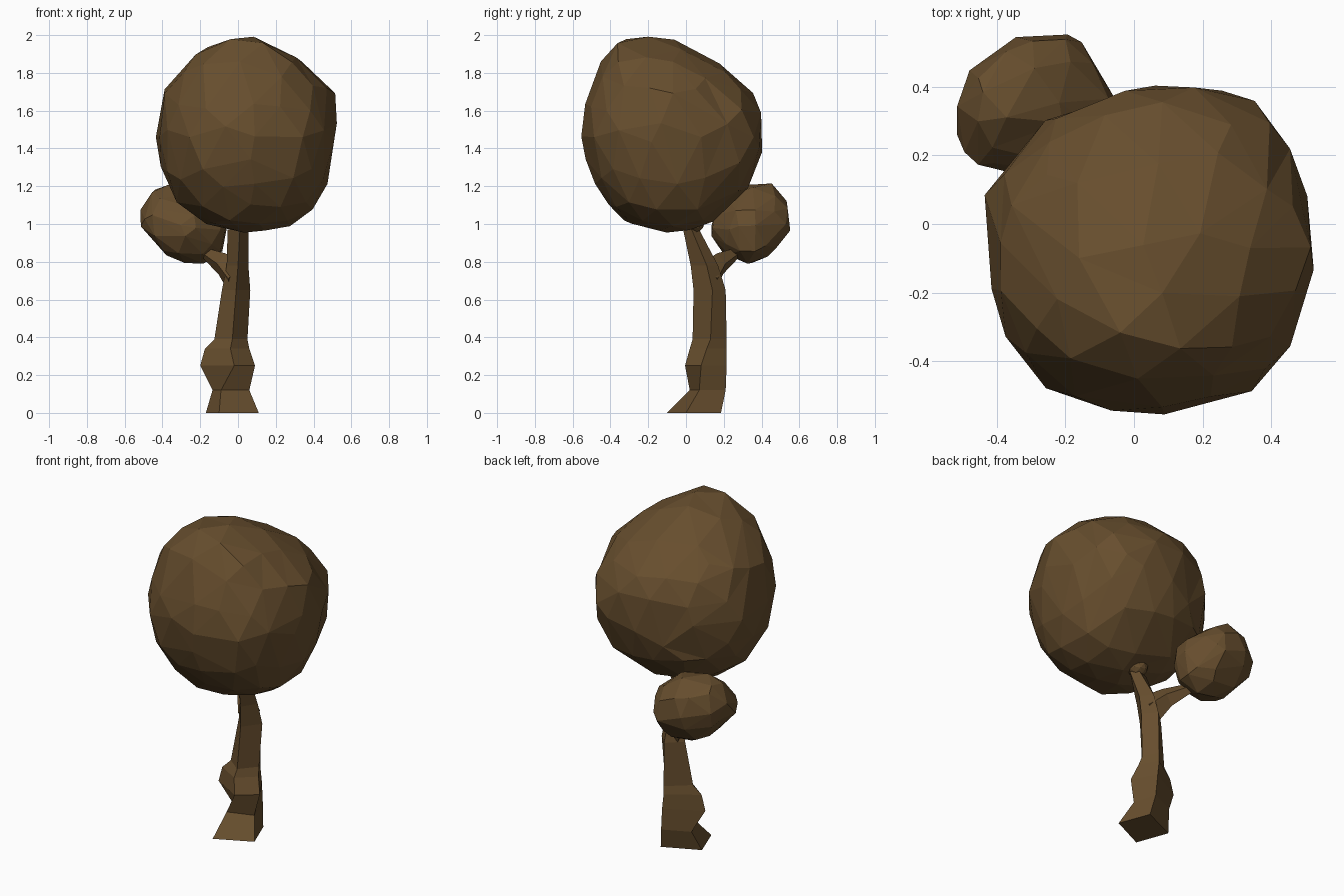
import bpy, bmesh, math
from mathutils import Vector

if "Cube" in bpy.data.objects:
    bpy.data.objects.remove(bpy.data.objects["Cube"])

bark = bpy.data.materials.new("brown")
bark.diffuse_color = (0.135, 0.076, 0.027, 1)
bark.use_nodes = True
bark.node_tree.nodes["Principled BSDF"].inputs["Base Color"].default_value = bark.diffuse_color


def add_object(name, bm):
    bmesh.ops.recalc_face_normals(bm, faces=bm.faces)
    mesh = bpy.data.meshes.new(name)
    bm.to_mesh(mesh)
    bm.free()
    mesh.materials.append(bark)
    ob = bpy.data.objects.new(name, mesh)
    bpy.context.collection.objects.link(ob)
    return ob


def outline_radius(points, cx, cy, dx, dy):
    """Distance from the centre to a closed outline along a direction."""
    best = 0
    for (ax, ay), (bx, by) in zip(points, points[1:] + points[:1]):
        ax, ay, bx, by = ax - cx, ay - cy, bx - cx, by - cy
        ex, ey = bx - ax, by - ay
        det = dx * ey - dy * ex
        if abs(det) < 1e-9:
            continue
        t = (ax * ey - ay * ex) / det
        s = (ax * dy - ay * dx) / det
        if t > 0 and -1e-6 <= s <= 1 + 1e-6:
            best = max(best, t)
    return best


def foliage(name, centre, front, side, top, keep):
    """Faceted ball blended from its front, side and top outlines."""
    bm = bmesh.new()
    bmesh.ops.create_icosphere(bm, subdivisions=3, radius=1)
    for v in bm.verts:
        d = v.co.normalized()
        total = weight = 0
        for pts, i, j, k in ((front, 0, 2, 1), (side, 1, 2, 0), (top, 0, 1, 2)):
            length = math.hypot(d[i], d[j])
            if length < 0.05:
                continue
            r = outline_radius(pts, centre[i], centre[j], d[i] / length, d[j] / length)
            w = 1 / (d[k] ** 2 + 0.02)
            total += r * w
            weight += w
        v.co = Vector(centre) + d * 1.015 * total / weight
    ob = add_object(name, bm)
    mod = ob.modifiers.new("facets", 'DECIMATE')
    mod.ratio = keep


def loft(name, rings):
    """Skin a chain of equal-sided rings and close both ends."""
    bm = bmesh.new()
    loops = [[bm.verts.new(p) for p in ring] for ring in rings]
    n = len(loops[0])
    for a, b in zip(loops, loops[1:]):
        for i in range(n):
            j = (i + 1) % n
            bm.faces.new((a[i], a[j], b[j], b[i]))
    bm.faces.new(loops[0][::-1])
    bm.faces.new(loops[-1])
    add_object(name, bm)


# Large crown
foliage("large_crown", (0.04, -0.07, 1.46),
        [(0.04, 2.0), (0.33, 1.86), (0.515, 1.69), (0.515, 1.53), (0.48, 1.3),
         (0.45, 1.14), (0.35, 1.01), (0.1, 0.955), (-0.17, 1.0), (-0.35, 1.15),
         (-0.435, 1.41), (-0.4, 1.68), (-0.36, 1.76), (-0.22, 1.9)],
        [(-0.41, 1.96), (-0.26, 2.01), (-0.12, 1.97), (0.0, 1.9), (0.15, 1.85),
         (0.33, 1.72), (0.405, 1.58), (0.405, 1.4), (0.33, 1.2), (0.15, 1.02),
         (-0.1, 0.955), (-0.35, 1.02), (-0.48, 1.23), (-0.55, 1.45), (-0.53, 1.64)],
        [(-0.435, 0.1), (-0.34, 0.2), (-0.22, 0.32), (-0.1, 0.34), (0.04, 0.39),
         (0.13, 0.41), (0.27, 0.38), (0.4, 0.34), (0.52, 0.03), (0.52, -0.12),
         (0.46, -0.34), (0.35, -0.48), (0.1, -0.55), (-0.22, -0.51),
         (-0.32, -0.4), (-0.4, -0.27), (-0.4, -0.1)], 0.6)

# Small crown on the side branch
foliage("small_crown", (-0.29, 0.34, 1.0),
        [(-0.52, 1.07), (-0.45, 1.18), (-0.36, 1.22), (-0.2, 1.18), (-0.08, 1.07),
         (-0.06, 0.98), (-0.08, 0.85), (-0.2, 0.785), (-0.38, 0.84)],
        [(0.18, 1.08), (0.32, 1.19), (0.45, 1.22), (0.545, 1.1), (0.545, 0.98),
         (0.45, 0.86), (0.35, 0.785), (0.2, 0.84), (0.125, 0.97)],
        [(-0.525, 0.26), (-0.49, 0.43), (-0.34, 0.54), (-0.17, 0.555),
         (-0.05, 0.36), (-0.08, 0.24), (-0.25, 0.13), (-0.46, 0.17)], 0.3)

# Little tuft where the trunk meets the crown
bm = bmesh.new()
bmesh.ops.create_icosphere(bm, subdivisions=2, radius=0.06)
bmesh.ops.translate(bm, verts=bm.verts, vec=(0.01, 0.04, 1.01))
add_object("tuft", bm)

# Four-sided trunk: height, then front, right, back and left corners
trunk = [
    (0.0, (-0.10, -0.10), (0.11, 0.0), (0.04, 0.185), (-0.17, 0.09)),
    (0.12, (-0.09, 0.02), (0.06, 0.07), (0.02, 0.21), (-0.135, 0.14)),
    (0.25, (-0.02, -0.005), (0.09, 0.08), (0.01, 0.215), (-0.20, 0.10)),
    (0.34, (-0.04, 0.02), (0.06, 0.11), (0.0, 0.215), (-0.175, 0.10)),
    (0.39, (-0.03, 0.035), (0.05, 0.13), (0.0, 0.215), (-0.125, 0.11)),
    (0.65, (-0.01, 0.04), (0.065, 0.14), (0.0, 0.21), (-0.085, 0.13)),
    (0.78, (0.0, 0.025), (0.055, 0.11), (0.0, 0.17), (-0.06, 0.10)),
    (0.97, (0.01, -0.015), (0.055, 0.03), (0.02, 0.07), (-0.055, 0.04)),
]
loft("trunk", [[(x, y, z) for x, y in corners] for z, *corners in trunk])

# Side branch, tapering from the trunk into the small crown
path = [((-0.01, 0.12, 0.71), 0.095), ((-0.085, 0.18, 0.79), 0.06),
        ((-0.20, 0.29, 0.86), 0.022)]
axis = Vector((-0.7, 0.62, 0.45)).normalized()
side = axis.cross(Vector((0, 0, 1))).normalized()
up = side.cross(axis)
loft("branch", [[Vector(c) + r * (0.65 * math.cos(a) * side + math.sin(a) * up)
                 for a in (0, math.pi / 2, math.pi, 3 * math.pi / 2)]
                for c, r in path])
